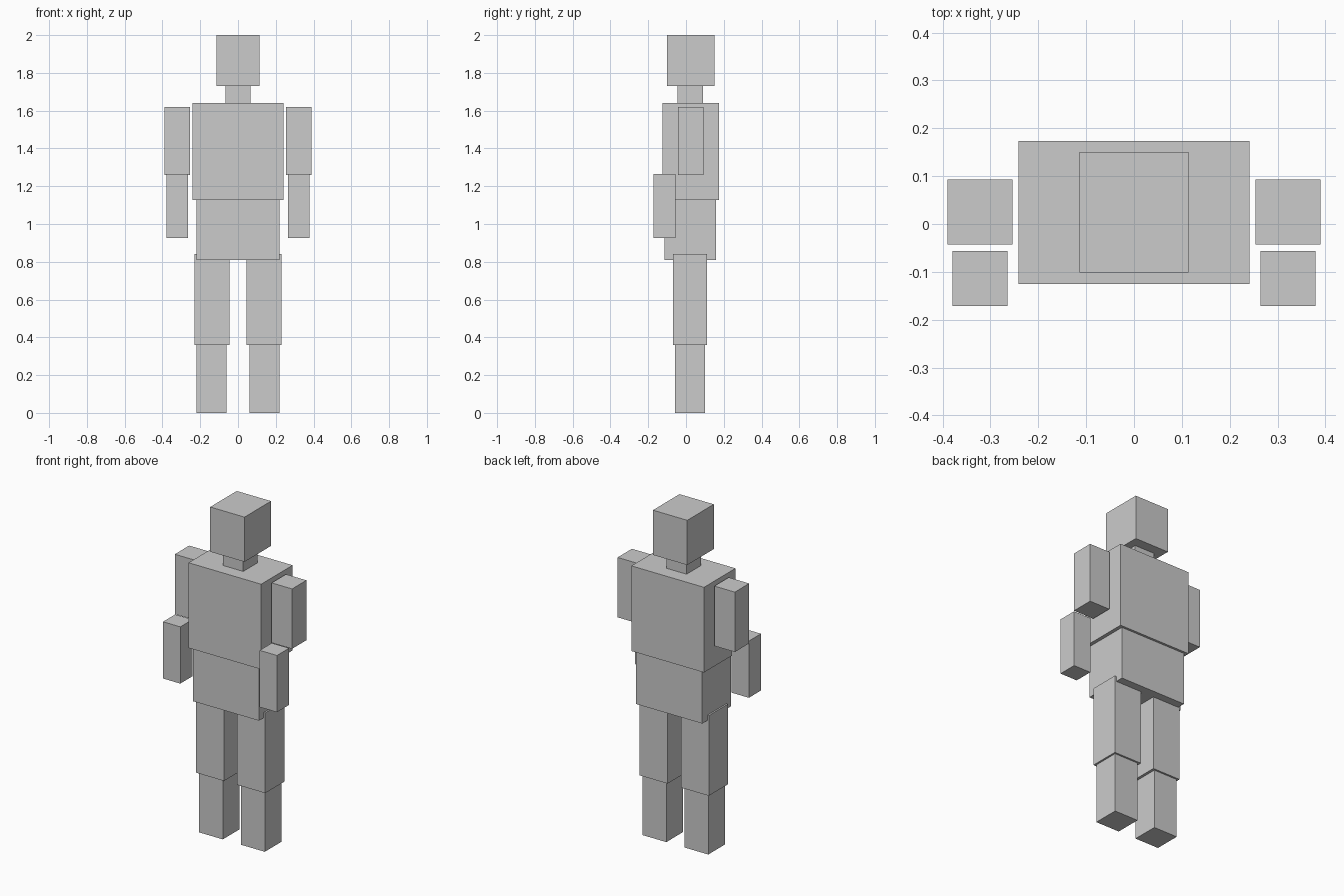
import bpy

if "Cube" in bpy.data.objects:
    bpy.data.objects.remove(bpy.data.objects["Cube"])


def box(name, x, y, z):
    """Axis-aligned box from (min, max) ranges."""
    ranges = (x, y, z)
    bpy.ops.mesh.primitive_cube_add(size=1)
    ob = bpy.context.object
    ob.name = name
    ob.location = [(a + b) / 2 for a, b in ranges]
    ob.scale = [b - a for a, b in ranges]
    return ob


def pair(name, x, y, z):
    """Matching boxes on both sides of x = 0."""
    box("right_" + name, (-x[1], -x[0]), y, z)
    box("left_" + name, x, y, z)


# Head and body
box("head", (-0.114, 0.114), (-0.101, 0.151), (1.731, 2.0))
box("neck", (-0.067, 0.067), (-0.046, 0.090), (1.64, 1.731))
box("chest", (-0.2415, 0.2415), (-0.125, 0.174), (1.128, 1.64))
box("pelvis", (-0.22, 0.22), (-0.115, 0.160), (0.81, 1.128))

# Arms, with the forearms set forward
pair("upper_arm", (0.254, 0.390), (-0.043, 0.093), (1.26, 1.62))
pair("forearm", (0.264, 0.379), (-0.171, -0.056), (0.925, 1.266))

# Legs
pair("thigh", (0.044, 0.230), (-0.070, 0.112), (0.36, 0.842))
pair("shin", (0.060, 0.219), (-0.058, 0.101), (0.0, 0.36))
